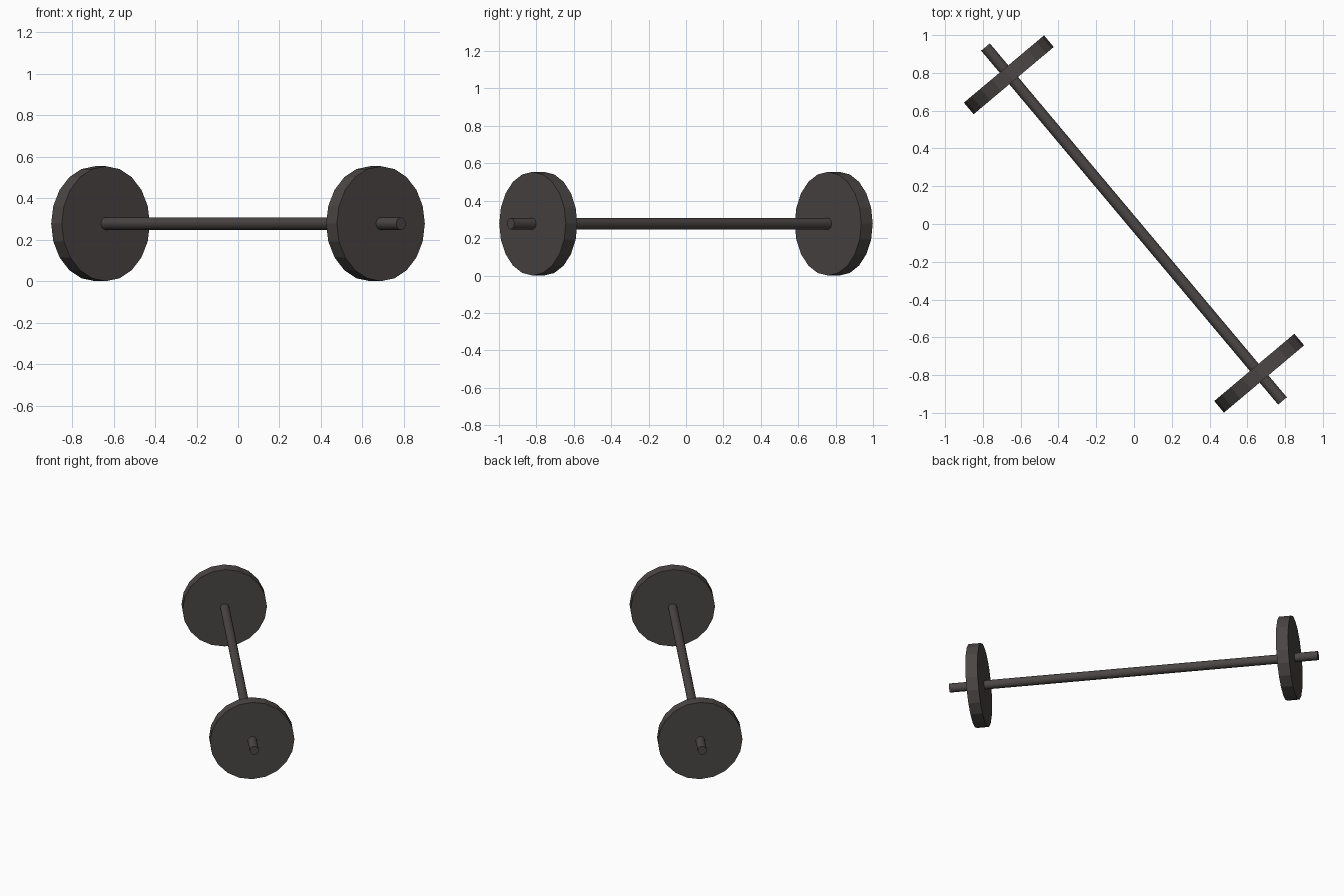
import bpy
import math
from mathutils import Matrix

cube = bpy.data.objects.get("Cube")
if cube:
    bpy.data.objects.remove(cube, do_unlink=True)

PLATE_R, PLATE_T, PLATE_POS = 0.277, 0.08, 1.031
BAR_R, BAR_LEN = 0.03, 2.446
SIDES = 20

iron = bpy.data.materials.new("dark_iron")
iron.use_nodes = True
iron.diffuse_color = (0.07, 0.062, 0.06, 1)
iron.node_tree.nodes["Principled BSDF"].inputs["Base Color"].default_value = iron.diffuse_color

# Bar axis lies flat, turned 50 degrees from x towards the front
axis_frame = (Matrix.Translation((0, 0, PLATE_R))
              @ Matrix.Rotation(math.radians(-50), 4, "Z")
              @ Matrix.Rotation(math.radians(90), 4, "Y"))


def disc(name, radius, depth, offset):
    """Cylinder centred at a distance along the bar axis."""
    bpy.ops.mesh.primitive_cylinder_add(vertices=SIDES, radius=radius, depth=depth)
    obj = bpy.context.object
    obj.name = name
    obj.matrix_world = axis_frame @ Matrix.Translation((0, 0, offset))
    obj.data.materials.append(iron)
    return obj


# Bar and the weight at each end
disc("bar", BAR_R, BAR_LEN, 0)
for side, sign in (("left", 1), ("right", -1)):
    disc(side + "_weight_plate", PLATE_R, PLATE_T, sign * PLATE_POS)
